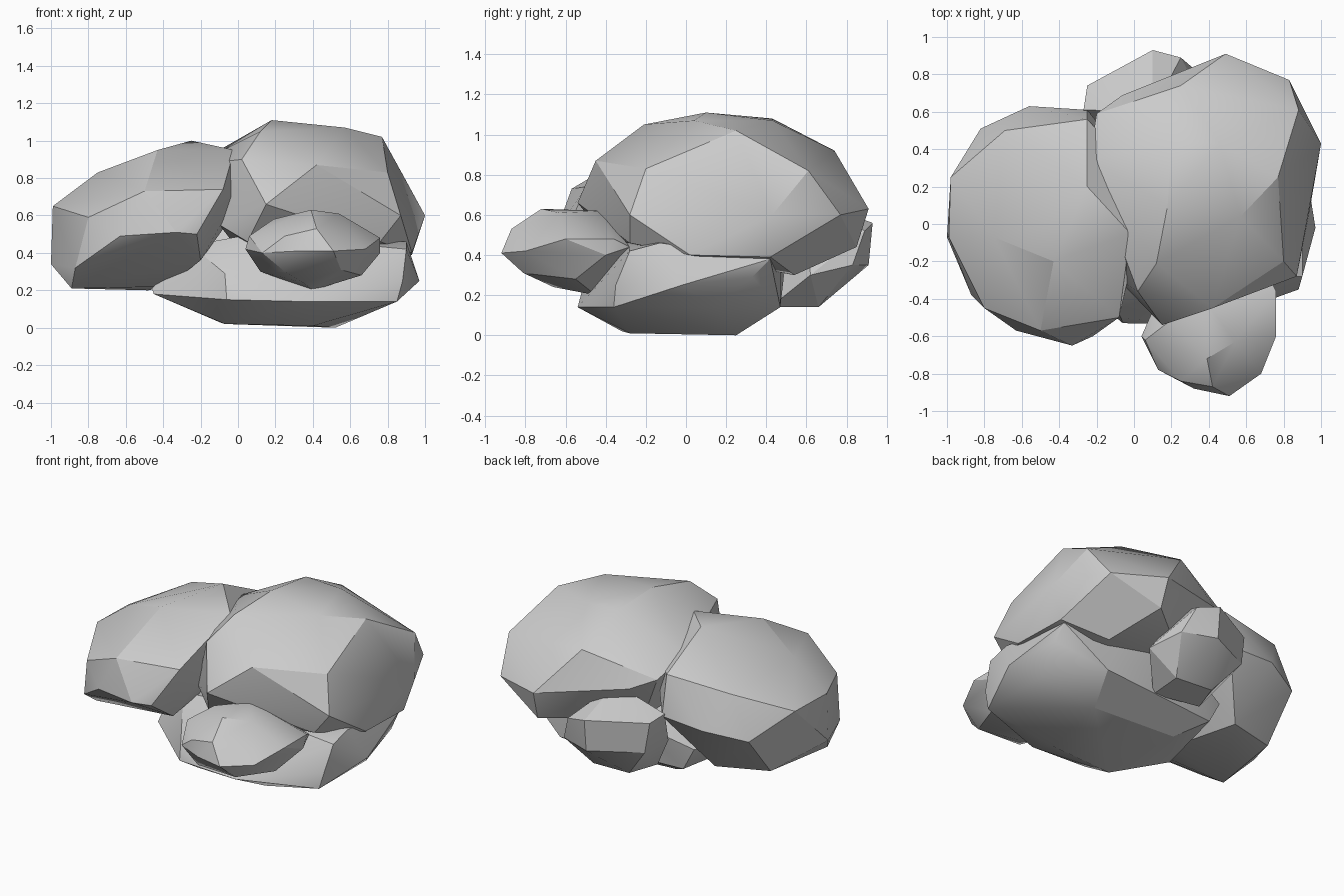
import bpy, bmesh, math


def rock(name, corners):
    """Chiselled boulder: convex hull around a few corner points."""
    bm = bmesh.new()
    for p in corners:
        bm.verts.new(p)
    bmesh.ops.convex_hull(bm, input=bm.verts[:])
    junk = [v for v in bm.verts if not v.link_faces]
    bmesh.ops.delete(bm, geom=junk, context='VERTS')
    bmesh.ops.dissolve_limit(bm, angle_limit=math.radians(4),
                             verts=bm.verts[:], edges=bm.edges[:])
    bmesh.ops.recalc_face_normals(bm, faces=bm.faces[:])
    me = bpy.data.meshes.new(name)
    bm.to_mesh(me)
    bm.free()
    ob = bpy.data.objects.new(name, me)
    bpy.context.collection.objects.link(ob)
    bpy.ops.object.select_all(action='DESELECT')
    ob.select_set(True)
    bpy.context.view_layer.objects.active = ob
    bpy.ops.object.shade_smooth_by_angle(angle=math.radians(26))
    return ob


# Large boulder on top, right
rock("large_boulder", [
    (0.18, 0.10, 1.11), (0.57, 0.04, 1.07), (0.46, 0.43, 1.07), (0.12, -0.21, 1.05),
    (0.20, 0.43, 1.08), (0.77, 0.25, 1.02), (0.25, 0.74, 0.92), (0.88, 0.61, 0.82),
    (-0.05, 0.25, 0.97), (0.02, -0.36, 0.90), (0.42, -0.45, 0.87), (0.15, -0.54, 0.66),
    (-0.20, 0.59, 0.78), (-0.24, 0.34, 0.87), (0.87, -0.28, 0.60), (1.00, 0.43, 0.60),
    (0.83, 0.77, 0.60), (0.49, 0.91, 0.63), (0.50, 0.85, 0.44), (0.93, 0.02, 0.40),
    (0.93, 0.42, 0.39), (0.05, -0.38, 0.46), (0.76, -0.28, 0.46), (0.65, 0.54, 0.30),
    (0.00, 0.45, 0.42), (-0.10, -0.28, 0.55), (-0.06, 0.69, 0.72), (0.80, -0.20, 0.83)])

# Left boulder
rock("left_boulder", [
    (-0.75, -0.07, 0.83), (-0.43, -0.20, 0.95), (-0.25, 0.20, 1.00), (-0.02, -0.05, 0.95),
    (-0.69, 0.50, 0.78), (-0.25, 0.56, 0.82), (-0.50, -0.57, 0.73), (-0.08, -0.50, 0.74),
    (-0.33, -0.65, 0.51), (-0.63, -0.57, 0.49), (-0.22, -0.60, 0.50), (-0.80, -0.45, 0.59),
    (-0.98, 0.25, 0.65), (-1.00, -0.07, 0.34), (-0.99, -0.07, 0.65), (-0.87, -0.38, 0.32),
    (-0.82, 0.51, 0.50), (-0.56, 0.63, 0.55), (-0.25, 0.61, 0.56), (-0.89, -0.22, 0.21),
    (-0.38, -0.12, 0.22), (-0.82, 0.28, 0.22), (-0.48, 0.38, 0.20), (-0.02, -0.25, 0.68),
    (-0.20, -0.40, 0.36), (0.08, 0.20, 0.75)])

# Flat base boulder
rock("base_boulder", [
    (-0.07, -0.32, 0.02), (0.40, -0.28, 0.01), (0.52, 0.25, 0.00), (0.30, 0.00, 0.00),
    (-0.10, 0.25, 0.03), (-0.46, -0.15, 0.21), (-0.45, -0.20, 0.18), (-0.06, -0.53, 0.15),
    (-0.07, -0.50, 0.29), (0.35, -0.54, 0.14), (0.85, -0.36, 0.14), (0.88, -0.35, 0.25),
    (0.97, -0.02, 0.25), (0.85, 0.14, 0.14), (0.90, 0.33, 0.29), (0.90, 0.42, 0.38),
    (0.90, -0.28, 0.42), (0.90, -0.13, 0.46), (0.60, 0.47, 0.14), (-0.25, -0.22, 0.44),
    (0.07, -0.30, 0.50), (-0.34, 0.40, 0.28), (-0.26, 0.40, 0.13), (0.50, 0.47, 0.42),
    (0.00, 0.50, 0.40)])

# Tilted rock at the back
rock("back_rock", [
    (-0.25, 0.74, 0.56), (-0.27, 0.61, 0.58), (0.10, 0.93, 0.56), (0.25, 0.89, 0.52),
    (0.10, 0.60, 0.68), (0.10, 0.91, 0.35), (0.32, 0.83, 0.35), (-0.22, 0.75, 0.36),
    (-0.05, 0.67, 0.15), (0.22, 0.66, 0.14), (-0.12, 0.47, 0.15), (0.20, 0.42, 0.14),
    (0.40, 0.62, 0.30), (-0.22, 0.50, 0.35)])

# Small rock at the front
rock("front_rock", [
    (0.04, -0.60, 0.42), (0.06, -0.62, 0.49), (0.19, -0.52, 0.58), (0.39, -0.72, 0.63),
    (0.39, -0.42, 0.62), (0.54, -0.63, 0.61), (0.25, -0.84, 0.49), (0.42, -0.87, 0.53),
    (0.51, -0.92, 0.41), (0.32, -0.88, 0.41), (0.13, -0.78, 0.40), (0.68, -0.80, 0.42),
    (0.76, -0.60, 0.48), (0.76, -0.40, 0.40), (0.76, -0.36, 0.48), (0.55, -0.81, 0.31),
    (0.25, -0.78, 0.30), (0.66, -0.55, 0.28), (0.35, -0.66, 0.24), (0.12, -0.50, 0.30),
    (0.40, -0.45, 0.20), (0.72, -0.28, 0.44), (0.15, -0.35, 0.45)])
